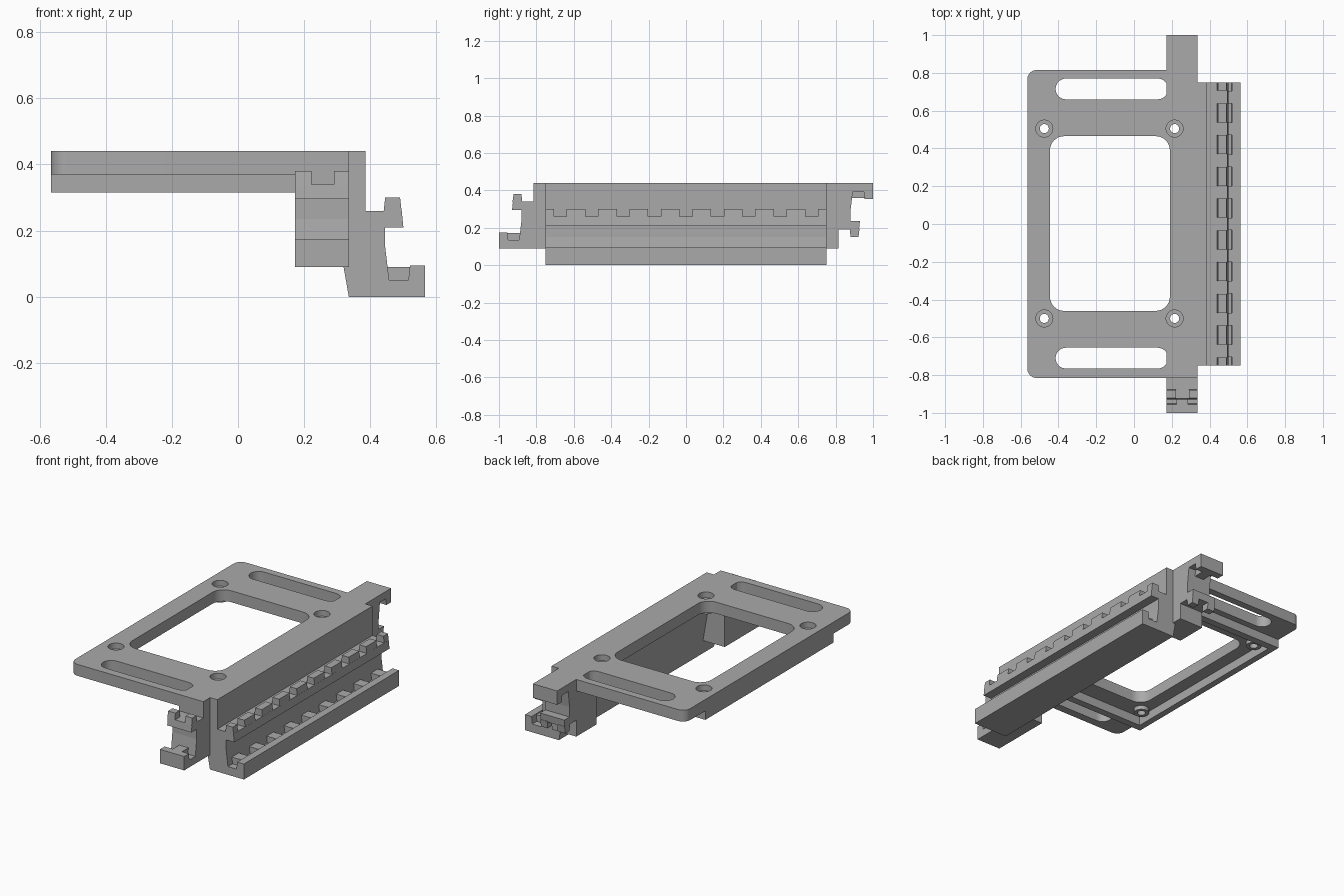
import bpy, bmesh, math

cube = bpy.data.objects.get("Cube")
if cube:
    bpy.data.objects.remove(cube)

grey = bpy.data.materials.new("plain grey")
grey.use_nodes = True
grey.diffuse_color = (0.4, 0.4, 0.4, 1)
grey.node_tree.nodes["Principled BSDF"].inputs["Base Color"].default_value = (0.4, 0.4, 0.4, 1)


def prism(name, pts, axis, lo, hi):
    """Extrude a 2D outline along one axis."""
    place = {"x": lambda a, b, t: (t, a, b),
             "y": lambda a, b, t: (a, t, b),
             "z": lambda a, b, t: (a, b, t)}[axis]
    bm = bmesh.new()
    rings = [[bm.verts.new(place(a, b, t)) for a, b in pts] for t in (lo, hi)]
    bm.faces.new(rings[0])
    bm.faces.new(rings[1])
    n = len(pts)
    for i in range(n):
        j = (i + 1) % n
        bm.faces.new((rings[0][i], rings[0][j], rings[1][j], rings[1][i]))
    bmesh.ops.recalc_face_normals(bm, faces=bm.faces[:])
    mesh = bpy.data.meshes.new(name)
    bm.to_mesh(mesh)
    bm.free()
    mesh.materials.append(grey)
    obj = bpy.data.objects.new(name, mesh)
    bpy.context.collection.objects.link(obj)
    return obj


def box(name, x, y, z):
    return prism(name, [(x[0], y[0]), (x[1], y[0]), (x[1], y[1]), (x[0], y[1])], "z", *z)


def rounded(x0, x1, y0, y1, radii, steps=8):
    """Rectangle with a radius per corner, from the upper right, anticlockwise."""
    pts = []
    corners = [(x1, y1, -1, -1), (x0, y1, 1, -1), (x0, y0, 1, 1), (x1, y0, -1, 1)]
    for k, ((x, y, sx, sy), r) in enumerate(zip(corners, radii)):
        if r == 0:
            pts.append((x, y))
            continue
        for i in range(steps + 1):
            a = math.pi / 2 * (k + i / steps)
            pts.append((x + sx * r + r * math.cos(a), y + sy * r + r * math.sin(a)))
    return pts


def circle(x, y, r, n=32):
    return [(x + r * math.cos(math.tau * i / n), y + r * math.sin(math.tau * i / n))
            for i in range(n)]


def boolean(obj, other, operation):
    mod = obj.modifiers.new("cut", "BOOLEAN")
    mod.operation = operation
    mod.solver = "EXACT"
    mod.object = other
    bpy.context.view_layer.objects.active = obj
    bpy.ops.object.modifier_apply(modifier=mod.name)
    bpy.data.objects.remove(other)


# Top plate with a raised rim underneath
TOP = 0.44
plate = prism("top_plate", rounded(-0.565, 0.335, -0.815, 0.815, (0, 0.05, 0.05, 0)),
              "z", 0.37, TOP)
rim = box("rim", (-0.565, 0.2), (-0.62, 0.62), (0.315, 0.39))
boolean(rim, box("recess", (-0.525, 0.3), (-0.575, 0.575), (0.2, 0.5)), "DIFFERENCE")
boolean(plate, rim, "UNION")

# Screw bosses, then window, slots and countersunk holes
holes = [(x, y) for x in (-0.475, 0.215) for y in (-0.5, 0.505)]
for x, y in holes:
    boolean(plate, prism("boss", circle(x, y, 0.044), "z", 0.345, 0.39), "UNION")
cuts = [rounded(-0.445, 0.19, -0.46, 0.465, [0.075] * 4)]
cuts += [rounded(-0.415, 0.18, y - 0.055, y + 0.055, [0.0549] * 4) for y in (-0.71, 0.715)]
cuts += [circle(x, y, 0.024) for x, y in holes]
for outline in cuts:
    boolean(plate, prism("cutter", outline, "z", 0.2, 0.6), "DIFFERENCE")
for x, y in holes:
    boolean(plate, prism("cutter", circle(x, y, 0.045), "z", 0.405, 0.6), "DIFFERENCE")

# Long side rail with hook profile and sloped inner wall
END = 0.75
prism("side_rail", [(0.27, 0.37), (0.33, 0.37), (0.33, TOP), (0.385, TOP), (0.385, 0.26),
                    (0.495, 0.26), (0.5, 0.21), (0.445, 0.21), (0.445, 0.15), (0.457, 0.05),
                    (0.515, 0.05), (0.52, 0.095), (0.565, 0.095), (0.565, 0),
                    (0.335, 0)], "y", -END, END)

# Upper teeth and lower channel blocks at alternating positions
PITCH = 0.168
for i in range(-5, 5):
    c = (i + 0.5) * PITCH
    lo, hi = max(c - 0.05, -END), min(c + 0.05, END)
    prism("rail_tooth", [(0.44, 0.255), (0.495, 0.255), (0.49, 0.3), (0.445, 0.3)], "y", lo, hi)
for i in range(-4, 5):
    box("rail_channel_block", (0.45, 0.525), (i * PITCH - 0.033, i * PITCH + 0.033), (0.045, 0.09))


# End clips: the rear one is the front one turned upside down
def end_clip(name, turn):
    def outline(pts):
        return [(-y, 0.53 - z) for y, z in pts] if turn else pts
    x0, x1 = 0.172, 0.336
    body = [(-0.815, TOP), (-0.815, 0.34), (-0.925, 0.34), (-0.93, 0.295),
            (-0.88, 0.295), (-0.88, 0.235), (-0.892, 0.135), (-0.95, 0.135),
            (-0.955, 0.175), (-1, 0.175), (-1, 0.09), (-0.62, 0.09), (-0.62, TOP)]
    prism(name, outline(body), "x", x0, x1)
    tooth = [(-0.928, 0.335), (-0.875, 0.335), (-0.88, 0.38), (-0.922, 0.38)]
    for a, b in ((x0, 0.222), (0.29, x1)):
        prism(name + "_tooth", outline(tooth), "x", a, b)
    block = [(-0.96, 0.13), (-0.88, 0.13), (-0.88, 0.172), (-0.96, 0.172)]
    prism(name + "_channel_block", outline(block), "x", 0.224, 0.286)


end_clip("front_clip", False)
end_clip("rear_clip", True)

# Smooth the rounded corners, keep hard edges
bpy.ops.object.select_all(action="DESELECT")
plate.select_set(True)
bpy.context.view_layer.objects.active = plate
bpy.ops.object.shade_smooth_by_angle(angle=math.radians(30))
